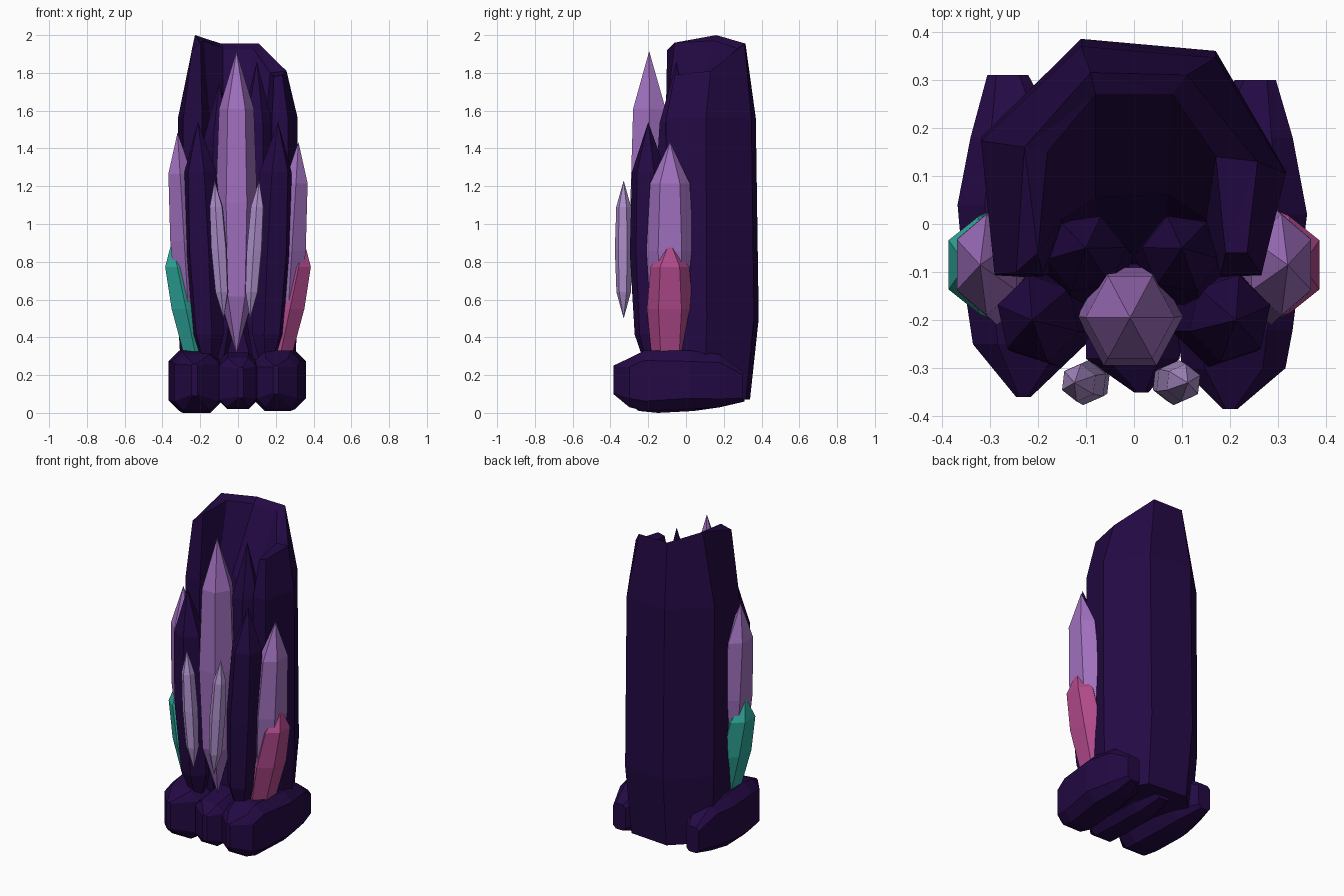
import bpy, bmesh
from math import cos, sin, tau
from mathutils import Vector

if "Cube" in bpy.data.objects:
    bpy.data.objects.remove(bpy.data.objects["Cube"], do_unlink=True)


def material(name, rgb):
    m = bpy.data.materials.new(name)
    m.use_nodes = True
    m.diffuse_color = (*rgb, 1)
    bsdf = next(n for n in m.node_tree.nodes if n.type == 'BSDF_PRINCIPLED')
    bsdf.inputs["Base Color"].default_value = (*rgb, 1)
    bsdf.inputs["Roughness"].default_value = 0.8
    return m


DARK = material("dark violet stone", (0.017, 0.0028, 0.058))
PURPLE = material("purple crystal", (0.352, 0.162, 0.515))
LILAC = material("lilac crystal", (0.428, 0.283, 0.610))
PINK = material("pink crystal", (0.445, 0.069, 0.262))
TEAL = material("teal crystal", (0.026, 0.376, 0.314))


def loft(name, rings, mat):
    """Skin closed rings of equal length and cap both ends."""
    bm = bmesh.new()
    vs = [[bm.verts.new(p) for p in r] for r in rings]
    n = len(vs[0])
    for a, b in zip(vs, vs[1:]):
        for i in range(n):
            j = (i + 1) % n
            bm.faces.new((a[i], a[j], b[j], b[i]))
    caps = [bm.faces.new(vs[0]), bm.faces.new(vs[-1])]
    bmesh.ops.triangulate(bm, faces=caps)
    bmesh.ops.remove_doubles(bm, verts=bm.verts, dist=0.0005)
    bmesh.ops.recalc_face_normals(bm, faces=bm.faces)
    me = bpy.data.meshes.new(name)
    bm.to_mesh(me)
    bm.free()
    me.materials.append(mat)
    bpy.context.collection.objects.link(bpy.data.objects.new(name, me))


def crystal(name, bottom, top, rx, ry, mat, spin=0.0):
    """Six-sided shard, slightly bellied, running between two sharp tips."""
    b, t = Vector(bottom), Vector(top)
    rings = []
    for f, r in ((0, 0.001), (0.19, 0.82), (0.5, 1), (0.81, 0.84), (1, 0.001)):
        c = b.lerp(t, f)
        rings.append([c + Vector((rx * r * cos(a), ry * r * sin(a), 0))
                      for a in (spin + tau * i / 6 for i in range(6))])
    loft(name, rings, mat)


def rock(name, stations):
    """Boulder from chamfered rectangles (y, x0, x1, z0, z1) set along y."""
    rings = []
    for y, x0, x1, z0, z1 in stations:
        c = 0.22 * min(x1 - x0, z1 - z0)
        rings.append([(x, y, z) for x, z in (
            (x0 + c, z0), (x1 - c, z0), (x1, z0 + c), (x1, z1 - c),
            (x1 - c, z1), (x0 + c, z1), (x0, z1 - c), (x0, z0 + c))])
    loft(name, rings, DARK)


# Tall hollow shell, open to the front: outer wall then inner wall
outer = [(-0.29, -0.11), (-0.318, 0.18), (-0.11, 0.385), (0.17, 0.36), (0.316, 0.11), (0.265, -0.11)]
inner = [(0.18, -0.10), (0.15, 0.08), (0.07, 0.16), (-0.08, 0.15), (-0.15, 0.08), (-0.19, -0.10)]
top = [(-0.245, -0.10, 1.92), (-0.228, 0.16, 2.0), (-0.09, 0.315, 1.955),
       (0.11, 0.31, 1.955), (0.257, 0.13, 1.81), (0.235, -0.06, 1.79),
       (0.19, -0.06, 1.78), (0.17, 0.14, 1.80), (0.08, 0.27, 1.93),
       (-0.08, 0.27, 1.93), (-0.18, 0.15, 1.97), (-0.20, -0.06, 1.96)]


def level(z, sx, sy, fill):
    o = [(x * sx, y * sy, z) for x, y in outer]
    return o + [(x * sx, y * (1 - fill) - 0.12 * fill, z) for x, y in inner]


loft("back_shell", [level(0.07, 0.92, 0.88, 0.9), level(0.5, 1, 1, 0.85),
                    level(1.56, 1, 0.96, 0.35), top], DARK)

# Base boulders, wedge-shaped at the front
rock("left_base_rock", [(-0.385, 0.185, 0.215, 0.10, 0.25), (-0.30, 0.10, 0.315, 0.03, 0.29),
                        (-0.22, 0.09, 0.33, 0.01, 0.33), (0.02, 0.10, 0.36, 0.02, 0.33),
                        (0.18, 0.13, 0.33, 0.03, 0.31), (0.30, 0.21, 0.295, 0.06, 0.22)])
rock("right_base_rock", [(-0.36, -0.245, -0.215, 0.09, 0.26), (-0.25, -0.335, -0.10, 0.01, 0.31),
                         (-0.15, -0.35, -0.09, 0.0, 0.33), (0.04, -0.367, -0.11, 0.01, 0.33),
                         (0.18, -0.34, -0.15, 0.03, 0.31), (0.31, -0.305, -0.22, 0.06, 0.22)])
rock("middle_base_rock", [(-0.35, 0.0, 0.03, 0.08, 0.24), (-0.28, -0.10, 0.095, 0.03, 0.29),
                          (-0.12, -0.10, 0.10, 0.02, 0.32), (0.10, -0.09, 0.09, 0.02, 0.30),
                          (0.26, -0.05, 0.05, 0.05, 0.20)])

# Mirrored pairs of crystals
for side, s, tint, lift, inner_top in (("left", 1, PINK, 0.0, 1.86), ("right", -1, TEAL, 0.05, 1.75)):
    crystal(side + "_dark_front_crystal", (s * 0.145, -0.18, 0.15), (s * 0.212, -0.20, 1.54),
            0.105, 0.11, DARK, 0.3 * s)
    crystal(side + "_dark_inner_crystal", (s * 0.10, -0.11, 0.15), (s * 0.10, -0.05, inner_top),
            0.10, 0.10, DARK, 0.9 * s)
    crystal(side + "_purple_crystal", (s * 0.25, -0.085, 0.28 + lift),
            (s * 0.32, -0.085, 1.435 + lift), 0.085, 0.125, PURPLE, tau / 12)
    crystal(side + "_low_crystal", (s * 0.20, -0.085, 0.19), (s * 0.35, -0.085, 0.91),
            0.088, 0.122, tint, tau / 12)
    crystal(side + "_small_crystal", (s * 0.070 - 0.006, -0.33, 0.5),
            (s * 0.118 - 0.006, -0.33, 1.23), 0.045, 0.047, LILAC, 0.4)

# Central crystal
crystal("centre_crystal", (-0.008, -0.19, 0.31), (-0.008, -0.195, 1.915), 0.11, 0.118, PURPLE)
